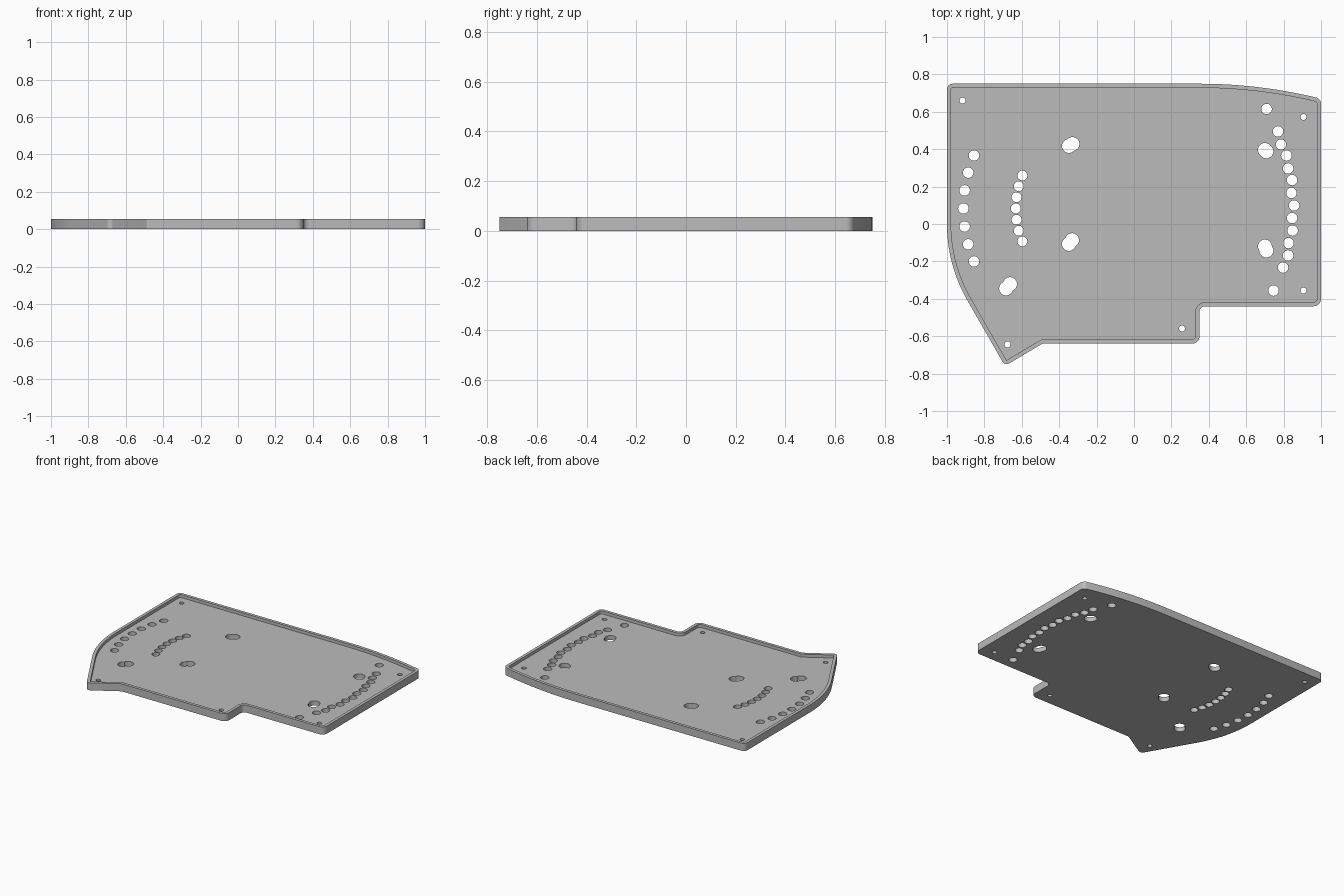
import bpy, bmesh
from math import sin, cos, radians, pi, asin, tan
from mathutils import Vector

HEIGHT, FLOOR, RIM = 0.055, 0.033, 0.022

cube = bpy.data.objects.get("Cube")
if cube:
    bpy.data.objects.remove(cube, do_unlink=True)

grey = bpy.data.materials.new("plain grey")
grey.use_nodes = True
colour = (0.5, 0.5, 0.5, 1)
grey.diffuse_color = colour
grey.node_tree.nodes["Principled BSDF"].inputs["Base Color"].default_value = colour


def arc(cx, cy, r, start, end, n):
    """Points along an arc, angles in radians."""
    return [Vector((cx + r * cos(start + (end - start) * i / n),
                    cy + r * sin(start + (end - start) * i / n))) for i in range(n + 1)]


def fillet(corners, steps=8):
    """Round every corner (point, radius) of a closed outline."""
    result = []
    for i, (p, r) in enumerate(corners):
        if r == 0:
            result.append(p)
            continue
        a = (corners[i - 1][0] - p).normalized()
        b = (corners[(i + 1) % len(corners)][0] - p).normalized()
        half = a.angle(b) / 2
        centre = p + (a + b).normalized() * r / sin(half)
        first = p + a * r / tan(half) - centre
        last = p + b * r / tan(half) - centre
        full = first.angle(last)
        for k in range(steps + 1):
            t = k / steps
            result.append(centre + (first * sin((1 - t) * full) + last * sin(t * full)) / sin(full))
    return result


def inset(points, d):
    """Move a counter-clockwise outline inward by d."""
    result = []
    for i, p in enumerate(points):
        u = (p - points[i - 1]).normalized()
        v = (points[(i + 1) % len(points)] - p).normalized()
        n1, n2 = Vector((-u.y, u.x)), Vector((-v.y, v.x))
        result.append(p + (n1 + n2) * d / (1 + n1.dot(n2)))
    return result


def prisms(name, outlines, z0, z1):
    """One object made of outlines extruded from z0 to z1."""
    bm = bmesh.new()
    for pts in outlines:
        low = [bm.verts.new((p.x, p.y, z0)) for p in pts]
        high = [bm.verts.new((p.x, p.y, z1)) for p in pts]
        bm.faces.new(low[::-1])
        bm.faces.new(high)
        for i in range(len(pts)):
            bm.faces.new((low[i - 1], low[i], high[i], high[i - 1]))
    mesh = bpy.data.meshes.new(name)
    bm.to_mesh(mesh)
    bm.free()
    mesh.materials.append(grey)
    obj = bpy.data.objects.new(name, mesh)
    bpy.context.collection.objects.link(obj)
    return obj


def circle(x, y, r, n=28):
    return arc(x, y, r, 0, 2 * pi, n)[:-1]


# Outline: bowed left side, pointed front corner, stepped front, bowed back edge
def plain(points):
    return [(p, 0) for p in points]


bow = 2.68
corners = [(Vector((-1, 0.75)), 0.03)]
corners += plain(arc(-0.18, 0, 0.82, pi, radians(210), 14))
corners += [(Vector((x, y)), r) for x, y, r in (
    (-0.69, -0.759, 0.025), (-0.49, -0.64, 0), (0.35, -0.64, 0.04),
    (0.35, -0.44, 0.03), (1, -0.44, 0.04))]
back = arc(0.35, 0.75 - bow, bow, pi / 2 - asin(0.65 / bow), pi / 2, 12)
corners += [(back[0], 0.035)] + plain(back[1:])
outline = fillet(corners)

tray = prisms("tray", [outline], 0, HEIGHT)
recess = prisms("recess_cutter", [inset(outline, RIM)], FLOOR, HEIGHT + 0.1)

# Two concentric arcs of round holes on the left
holes = []
for radius, size in ((0.74, 0.028), (0.46, 0.0265)):
    for step in range(-3, 4):
        a = radians(180 + 7.5 * step)
        holes.append(circle(-0.172 + radius * cos(a), 0.083 + radius * sin(a), size))

# Staggered row of holes on the right
for x, y in ((.709, .615), (.77, .495), (.786, .425), (.815, .366), (.824, .297),
             (.845, .235), (.842, .166), (.856, .099), (.845, .032), (.848, -.035),
             (.826, -.102), (.824, -.168), (.797, -.233), (.746, -.356)):
    holes.append(circle(x, y, 0.028))

# Small screw holes
for x, y in ((-.917, .66), (.906, .572), (.906, -.356), (.257, -.559), (-.676, -.644)):
    holes.append(circle(x, y, 0.016, 20))

# Large holes, each made of two overlapping circles
widenings = []
for x, y, dx, dy in ((-.348, .417, .019, .011), (-.348, -.107, .017, .021),
                     (-.684, -.345, .021, .024), (.7, .396, .008, -.008),
                     (.7, -.12, .008, -.022)):
    holes.append(circle(x, y, 0.037))
    widenings.append(circle(x + dx, y + dy, 0.037))

cutters = [recess,
           prisms("hole_cutter", holes, -0.1, HEIGHT + 0.1),
           prisms("widening_cutter", widenings, -0.1, HEIGHT + 0.1)]

# Cut the tray, then tidy up
bpy.ops.object.select_all(action='DESELECT')
tray.select_set(True)
bpy.context.view_layer.objects.active = tray
for cutter in cutters:
    cutter.hide_render = True
    mod = tray.modifiers.new(cutter.name, 'BOOLEAN')
    mod.operation = 'DIFFERENCE'
    mod.solver = 'EXACT'
    mod.object = cutter
    bpy.ops.object.modifier_apply(modifier=mod.name)
    bpy.data.objects.remove(cutter, do_unlink=True)
bpy.ops.object.shade_smooth_by_angle(angle=radians(30))
